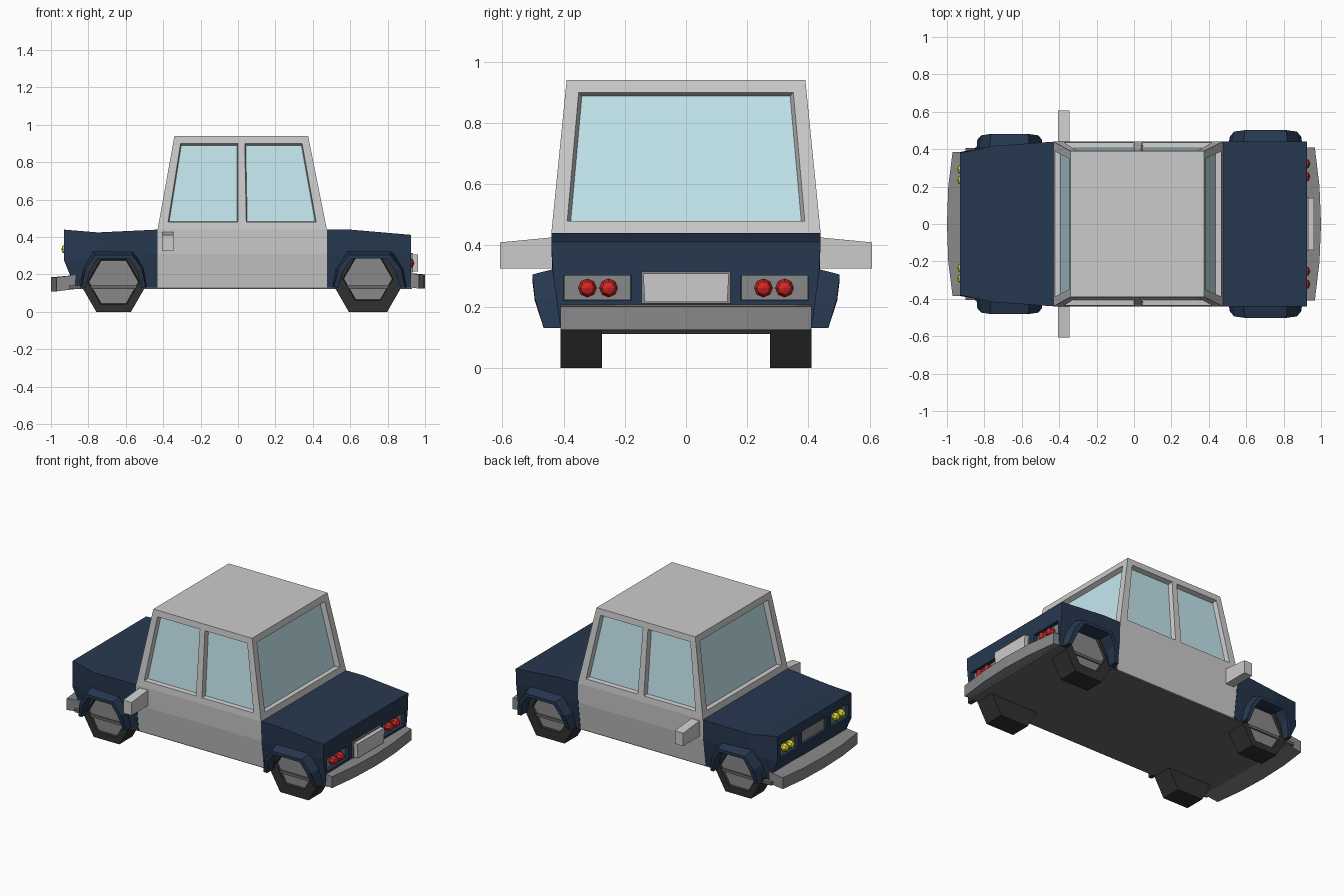
import bpy, bmesh, math
from mathutils import Vector, Matrix

if "Cube" in bpy.data.objects:
    bpy.data.objects.remove(bpy.data.objects["Cube"])


def material(name, rgb):
    m = bpy.data.materials.new(name)
    m.diffuse_color = (*rgb, 1)
    m.use_nodes = True
    m.node_tree.nodes["Principled BSDF"].inputs["Base Color"].default_value = m.diffuse_color
    return m


NAVY = material("navy_paint", (0.02, 0.04, 0.08))
GREY = material("grey_paint", (0.55, 0.55, 0.55))
DARK = material("dark_trim", (0.25, 0.25, 0.25))
UNDER = material("underside", (0.14, 0.14, 0.14))
BLACK = material("rubber", (0.03, 0.03, 0.03))
GLASS = material("glass", (0.55, 0.80, 0.86))
RED = material("red_lens", (0.65, 0.02, 0.02))
YELLOW = material("yellow_lens", (0.85, 0.8, 0.03))


def make(name, verts, faces, *mats, fix=True):
    me = bpy.data.meshes.new(name)
    me.from_pydata([tuple(v) for v in verts], [], faces)
    if fix:
        bm = bmesh.new()
        bm.from_mesh(me)
        bmesh.ops.recalc_face_normals(bm, faces=bm.faces)
        bm.to_mesh(me)
        bm.free()
    for m in mats:
        if m:
            me.materials.append(m)
    ob = bpy.data.objects.new(name, me)
    bpy.context.collection.objects.link(ob)
    return ob


def loft(name, rings, mat=None):
    n = len(rings[0])
    verts = [p for r in rings for p in r]
    faces = [(i * n + j, i * n + (j + 1) % n, (i + 1) * n + (j + 1) % n, (i + 1) * n + j)
             for i in range(len(rings) - 1) for j in range(n)]
    faces += [tuple(range(n)), tuple(range(len(verts) - n, len(verts)))]
    return make(name, verts, faces, mat)


def box(name, x0, x1, y0, y1, z0, z1, mat=None):
    return loft(name, [[(x, y0, z0), (x, y1, z0), (x, y1, z1), (x, y0, z1)] for x in (x0, x1)], mat)


def cut(target, cutter):
    cutter.hide_render = True
    cutter.hide_set(True)
    mod = target.modifiers.new("cut", 'BOOLEAN')
    mod.operation, mod.object = 'DIFFERENCE', cutter


def section(x, zt, yt, zm, ym, zb, yb, xb=None):
    xb = x if xb is None else xb
    return [(x, yt, zt), (x, ym, zm), (xb, yb, zb), (xb, -yb, zb), (x, -ym, zm), (x, -yt, zt)]


# Lower body: doors, hood end, trunk end
loft("door_panels", [section(x, .44, .44, .31, .435, .13, .41) for x in (-.43, .475)], GREY)
hood = loft("hood_body", [section(-.43, .44, .44, .31, .437, .13, .412),
                          section(-.75, .425, .418, .29, .415, .13, .39),
                          section(-.93, .44, .38, .275, .385, .14, .37, -.875)], NAVY)
trunk = loft("trunk_body", [section(.475, .44, .44, .31, .437, .13, .412),
                            section(.6, .44, .44, .31, .437, .13, .412),
                            section(.925, .412, .44, .31, .435, .13, .41)], NAVY)
box("underbody", -.9, .93, -.405, .405, .122, .14, UNDER)

# Cabin: four window panels, recessed glass and a roof
low = [(-.43, -.44), (.475, -.44), (.475, .44), (-.43, .44)]
top = [(-.34, -.39), (.375, -.39), (.375, .39), (-.34, .39)]
side_u, end_u = [0, .055, .475, .525, .945, 1], [0, .055, .945, 1]
vs = [0, .08, .92, 1]
verts, faces, glass = [], [], []
for k in range(4):
    us = side_u if k % 2 == 0 else end_u
    bl, br = Vector((*low[k], .44)), Vector((*low[(k + 1) % 4], .44))
    tl, tr = Vector((*top[k], .94)), Vector((*top[(k + 1) % 4], .94))
    normal = (br - bl).cross(tl - bl).normalized()
    base, w = len(verts), len(us)
    for v in vs:
        for u in us:
            verts.append(bl.lerp(br, u).lerp(tl.lerp(tr, u), v))
    for j in range(3):
        for i in range(w - 1):
            a = base + j * w + i
            q = (a, a + 1, a + 1 + w, a + w)
            if j == 1 and i % 2 == 1:
                mid = sum((verts[t] for t in q), Vector()) / 4
                s = len(verts)
                verts += [mid + (verts[t] - mid) * .97 - normal * .03 for t in q]
                faces += [(q[t], q[(t + 1) % 4], s + (t + 1) % 4, s + t) for t in range(4)]
                glass.append(len(faces))
                faces.append((s, s + 1, s + 2, s + 3))
            else:
                faces.append(q)
s = len(verts)
verts += [(*p, .94) for p in top]
faces.append((s, s + 1, s + 2, s + 3))
cabin = make("cabin", verts, faces, GREY, GLASS, fix=False)
for f in glass:
    cabin.data.polygons[f].material_index = 1


# Wheels and arches
def wheel(name, cx, side, radius, hub_r):
    cz = radius * math.sqrt(3) / 2

    def hexa(r, y, z=cz):
        return [(cx + r * math.cos(a * math.pi / 3), side * y, z + r * math.sin(a * math.pi / 3))
                for a in range(6)]
    loft(name + "_tyre", [hexa(radius, .275), hexa(radius, .41), hexa(hub_r, .41), hexa(hub_r * .95, .39)], BLACK)
    loft(name + "_hub", [hexa(hub_r * .96, .37), hexa(hub_r * .96, .396)], DARK)


def arch(name, cx, side, half, y_top, y_low, y_base):
    outer0 = [(-half, .13), (-half * .92, .23), (-half * .62, .33), (half * .62, .33), (half * .92, .23), (half, .13)]
    outer1 = [(-half * .97, .13), (-half * .85, .23), (-half * .55, .305),
              (half * .55, .305), (half * .85, .23), (half * .97, .13)]
    inner = [(-half * .84, .13), (-half * .7, .22), (-half * .48, .285),
             (half * .48, .285), (half * .7, .22), (half * .84, .13)]
    ys = [y_low, y_top - .008, y_top, y_top, y_top - .008, y_low]
    rings = []
    for i in range(6):
        rings.append([(cx + outer0[i][0], side * y_base, outer0[i][1]),
                      (cx + outer1[i][0], side * ys[i], outer1[i][1]),
                      (cx + inner[i][0], side * ys[i], inner[i][1]),
                      (cx + inner[i][0], side * y_base, inner[i][1])])
    loft(name, rings, NAVY)
    well = loft(name + "_well_cutter", [[(cx + x, side * y, z if z > .13 else .1) for x, z in inner]
                                        for y in (.26, .6)])
    return well


for side, tag in ((-1, "near"), (1, "far")):
    wheel("front_wheel_" + tag, -.665, side, .185, .138)
    wheel("rear_wheel_" + tag, .695, side, .205, .135)
    cut(hood, arch("front_arch_" + tag, -.665, side, .178, .482, .452, .39))
    cut(trunk, arch("rear_arch_" + tag, .703, side, .198, .502, .465, .405))

    # Door mirrors
    loft("mirror_" + tag, [[(x, side * y, z) for x, z in ((-.405, .325), (-.345, .325), (-.345, zt), (-.405, zt))]
                           for y, zt in ((.42, .428), (.607, .41))], GREY)

    # Lamps in recessed housings
    for end, body, x, r, ya, yb, za, zb, mat, lamps in (
            ("head", hood, -.93, .027, .17, .35, .292, .378, YELLOW, (.235, .292)),
            ("tail", trunk, .925, .03, .18, .40, .22, .302, RED, (.253, .322))):
        d = math.copysign(1, x)
        y0, y1 = sorted((side * ya, side * yb))
        xs = sorted((x - d * .035, x + d * .05))
        cut(body, box(end + "lamp_cutter_" + tag, *xs, y0, y1, za, zb))
        xs = sorted((x - d * .04, x - d * .025))
        box(end + "lamp_housing_" + tag, *xs, y0 + .001, y1 - .001, za + .001, zb - .001, DARK)
        for n, y in enumerate(lamps):
            bm = bmesh.new()
            bmesh.ops.create_uvsphere(bm, u_segments=8, v_segments=4, radius=r)
            bm.transform(Matrix.Translation((x - d * .012, side * y, (za + zb) / 2))
                         @ Matrix.Rotation(math.pi / 2, 4, 'Y'))
            lamp = make(f"{end}lamp_{tag}_{n}", [], [], mat, fix=False)
            bm.to_mesh(lamp.data)
            bm.free()

# Grille and number plate
cut(hood, box("grille_cutter", -.98, -.905, -.13, .13, .292, .378))
box("grille", -.91, -.9, -.129, .129, .293, .377, DARK)
box("plate_surround", .915, .935, -.145, .145, .21, .315, DARK)
loft("number_plate", [[(x, -y, .215), (x, y, .215), (x, y + .005, .308), (x, -y - .005, .308)]
                      for x, y in ((.92, .135), (.962, .135))])


# Curved bumpers
def bumper(name, points, x_in, z0, z1, slope):
    rings = []
    for y, x in points:
        rings.append([(x_in, y, z0 + slope), (x, y, z0), (x, y, z1), (x_in, y, z1 + slope)])
    loft(name, rings, DARK)


bumper("front_bumper", [(-.385, -.97), (-.2, -.993), (0, -1), (.2, -.993), (.385, -.97)], -.87, .11, .185, .012)
bumper("rear_bumper", [(-.41, .967), (-.2, .992), (0, 1), (.2, .992), (.41, .967)], .89, .125, .2, .01)
